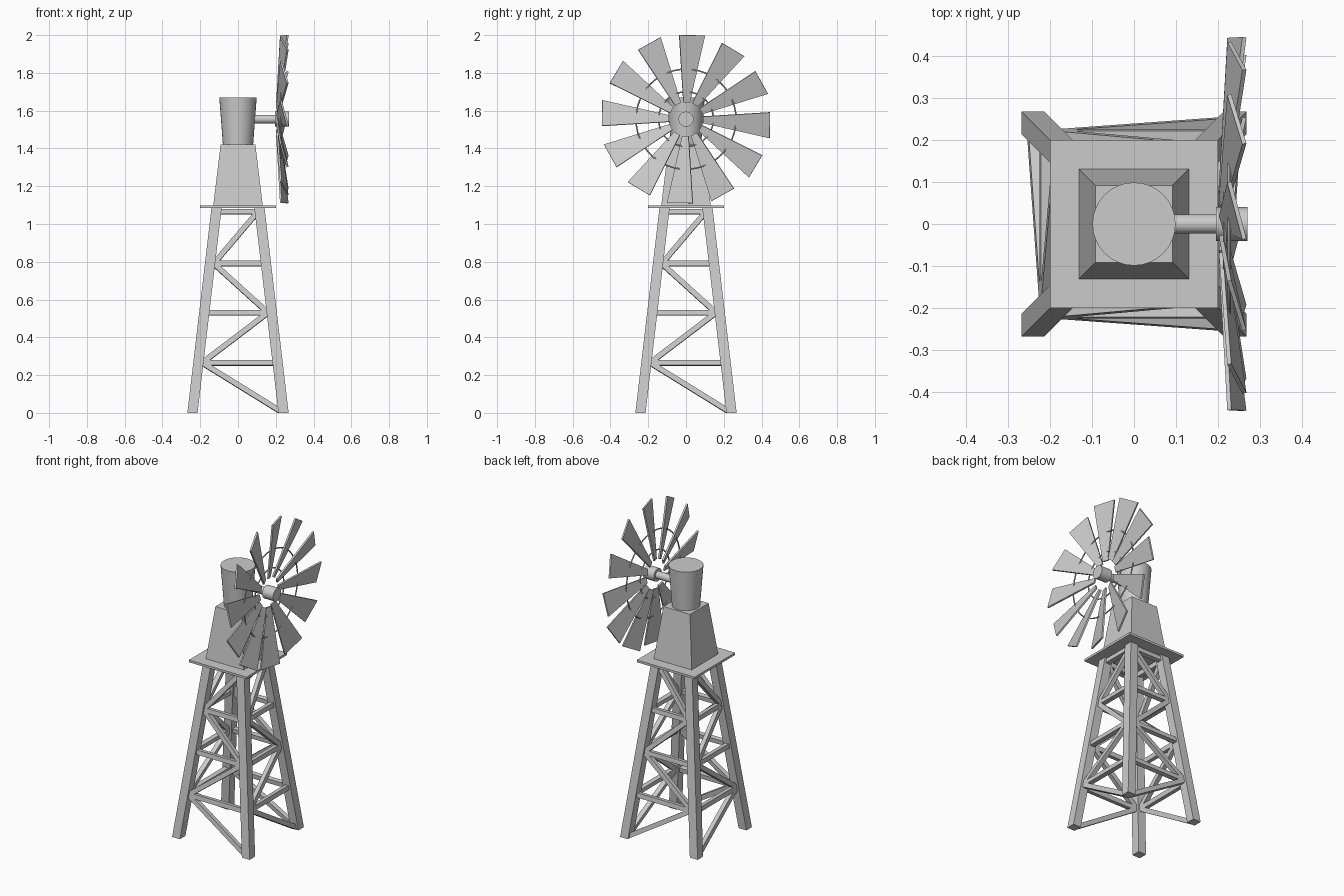
import bpy, bmesh, math
from mathutils import Vector

if "Cube" in bpy.data.objects:
    bpy.data.objects.remove(bpy.data.objects["Cube"])

HUB = Vector((0, 0, 1.555))


def make(name, verts, faces):
    me = bpy.data.meshes.new(name)
    me.from_pydata([tuple(v) for v in verts], [], faces)
    bm = bmesh.new()
    bm.from_mesh(me)
    bmesh.ops.recalc_face_normals(bm, faces=bm.faces)
    bm.to_mesh(me)
    bm.free()
    ob = bpy.data.objects.new(name, me)
    bpy.context.collection.objects.link(ob)
    return ob


BOX = [(0, 1, 2, 3), (4, 5, 6, 7), (0, 1, 5, 4), (1, 2, 6, 5), (2, 3, 7, 6), (3, 0, 4, 7)]


def frustum(name, c0, h0, c1, h1):
    """Square-section block from centre c0 (half size h0) to c1 (half size h1)."""
    sq = [(-1, -1), (1, -1), (1, 1), (-1, 1)]
    return make(name, [(c[0] + h * x, c[1] + h * y, c[2])
                       for c, h in ((c0, h0), (c1, h1)) for x, y in sq], BOX)


def bar(name, a, b, out, t):
    """Square bar between two points, one side facing the direction out."""
    a, b = Vector(a), Vector(b)
    side = (b - a).cross(Vector(out)).normalized() * t
    up = side.cross(b - a).normalized() * t
    return make(name, [p + side * i + up * j for p in (a, b)
                       for i, j in ((-1, -1), (1, -1), (1, 1), (-1, 1))], BOX)


def smooth(ob):
    bpy.ops.object.select_all(action='DESELECT')
    ob.select_set(True)
    bpy.context.view_layer.objects.active = ob
    bpy.ops.object.shade_smooth_by_angle(angle=math.radians(35))


def rod(name, x0, x1, r):
    bpy.ops.mesh.primitive_cylinder_add(vertices=24, radius=r, depth=x1 - x0,
                                        location=((x0 + x1) / 2, 0, HUB.z),
                                        rotation=(0, math.pi / 2, 0))
    ob = bpy.context.object
    ob.name = name
    smooth(ob)


# Splayed tower legs
def leg_at(z):
    return 0.241 - 0.128 * z / 1.09


for sx in (-1, 1):
    for sy in (-1, 1):
        a, b = leg_at(0), leg_at(1.09)
        frustum("tower_leg", (sx * a, sy * a, 0), 0.027, (sx * b, sy * b, 1.09), 0.027)

# Horizontal and zigzag bracing, mirrored on opposite sides
levels = [0.012, 0.265, 0.53, 0.79, 1.055]
for axis in (0, 1):
    for s in (-1, 1):
        def pt(u, z, inset=0.0):
            w = leg_at(z)
            along, across = u * (w - inset), s * w
            return (along, across, z) if axis == 0 else (across, along, z)

        out = (0, s, 0.118) if axis == 0 else (s, 0, 0.118)
        for i, z in enumerate(levels):
            if i:
                zz = z + (0.01 if i == 4 else 0)
                bar("cross_brace", pt(-1, zz), pt(1, zz), out, 0.014)
                u = 1 if i % 2 else -1
                bar("diagonal_brace", pt(u, levels[i - 1], 0.02), pt(-u, z, 0.02), out, 0.014)

# Platform, housing and flared cap
frustum("platform", (0, 0, 1.084), 0.2, (0, 0, 1.098), 0.2)
frustum("housing", (0, 0, 1.098), 0.131, (0, 0, 1.42), 0.092)
bpy.ops.mesh.primitive_cone_add(vertices=32, radius1=0.08, radius2=0.099, depth=0.25,
                                location=(0, 0, 1.545))
bpy.context.object.name = "cap"
smooth(bpy.context.object)

# Shaft and hub
rod("shaft", 0.06, 0.21, 0.023)
rod("hub", 0.195, 0.27, 0.04)

# Twelve pitched, outward-leaning blades
for k in range(12):
    a = k * math.tau / 12
    radial = Vector((0, math.sin(a), math.cos(a)))
    tang = Vector((0, math.cos(a), -math.sin(a)))

    def p(r, t, x):
        return HUB + radial * r + tang * t + Vector((x, 0, 0))

    quad = [p(0.09, -0.014, 0.217), p(0.09, 0.02, 0.207),
            p(0.443, 0.1, 0.227), p(0.445, -0.036, 0.263)]
    n = (quad[2] - quad[0]).cross(quad[3] - quad[1]).normalized() * 0.005
    make("blade", [q - n for q in quad] + [q + n for q in quad], BOX)

# Thin rings tying the blades together
for r, x in ((0.265, 0.227), (0.145, 0.216)):
    bpy.ops.mesh.primitive_torus_add(major_radius=r, minor_radius=0.004, major_segments=48,
                                     minor_segments=8, location=(x, 0, HUB.z),
                                     rotation=(0, math.pi / 2, 0))
    bpy.context.object.name = "blade_ring"
    smooth(bpy.context.object)
